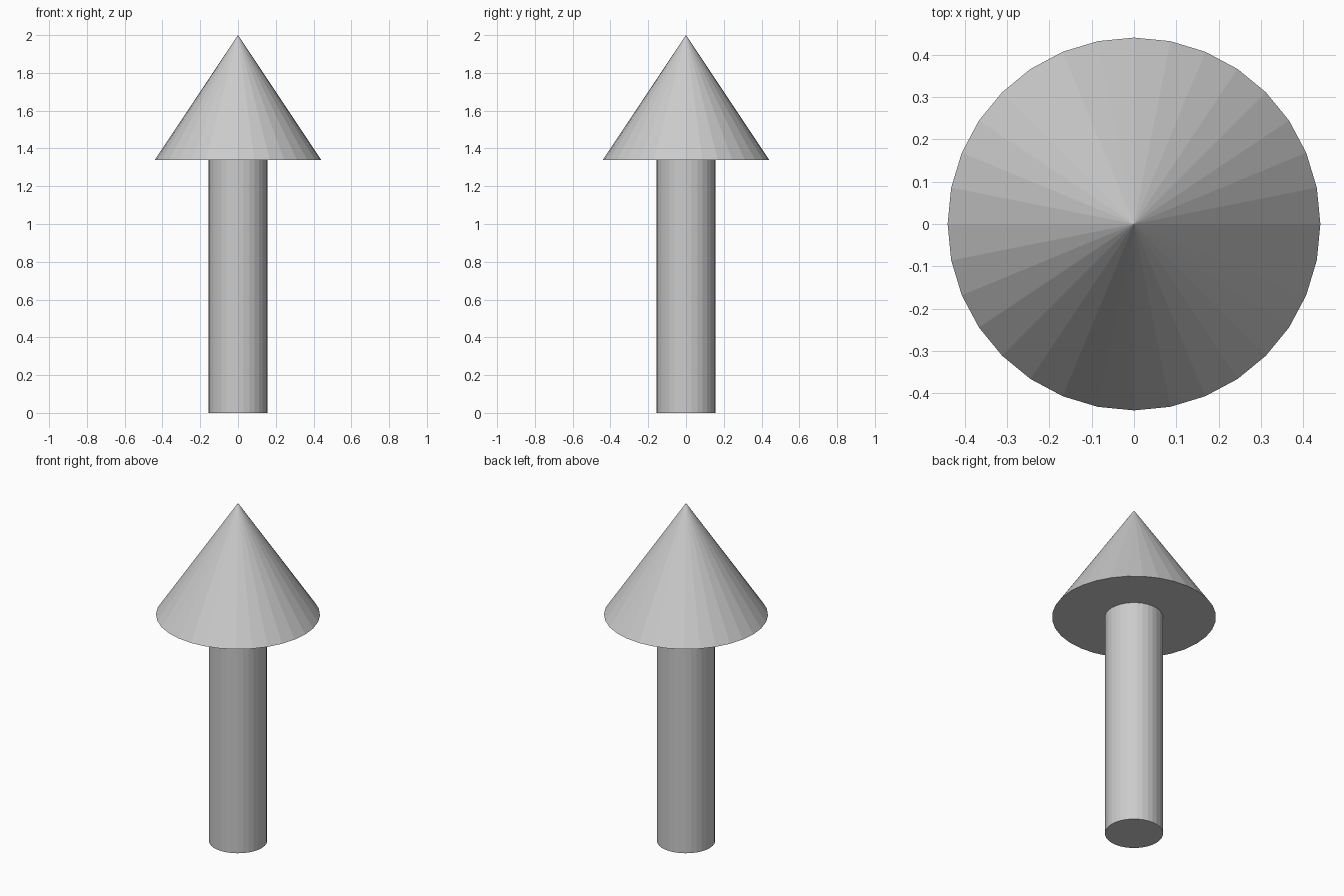
import bpy

if "Cube" in bpy.data.objects:
    bpy.data.objects.remove(bpy.data.objects["Cube"])

SIDES = 32
HEAD_BASE = 1.34
HEIGHT = 2.0


def name_part(name):
    obj = bpy.context.object
    obj.name = name
    obj.data.name = name


# Round shaft standing on the ground
bpy.ops.mesh.primitive_cylinder_add(
    vertices=SIDES, radius=0.156, depth=HEAD_BASE, location=(0, 0, HEAD_BASE / 2))
name_part("arrow_shaft")

# Pointed head with a flat underside
bpy.ops.mesh.primitive_cone_add(
    vertices=SIDES, radius1=0.44, radius2=0, depth=HEIGHT - HEAD_BASE,
    location=(0, 0, (HEIGHT + HEAD_BASE) / 2))
name_part("arrow_head")
